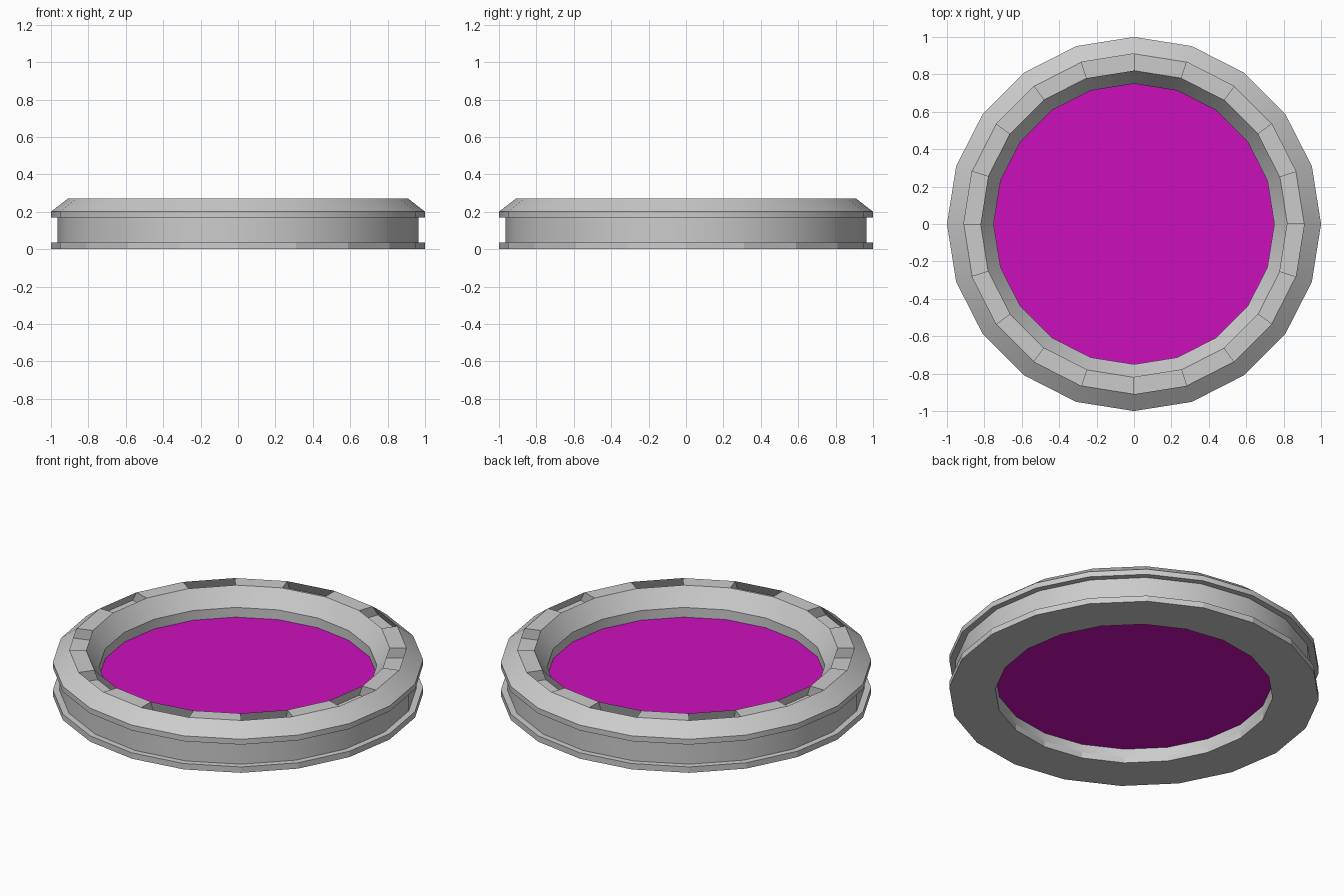
import bpy, bmesh, math

if "Cube" in bpy.data.objects:
    bpy.data.objects.remove(bpy.data.objects["Cube"])

N = 20


def ring(bm, r, z):
    return [bm.verts.new((r * math.cos(2 * math.pi * i / N),
                          r * math.sin(2 * math.pi * i / N), z)) for i in range(N)]


def finish(name, bm):
    bmesh.ops.recalc_face_normals(bm, faces=bm.faces)
    me = bpy.data.meshes.new(name)
    bm.to_mesh(me)
    bm.free()
    ob = bpy.data.objects.new(name, me)
    bpy.context.collection.objects.link(ob)
    return ob


# Rim: closed profile revolved in 20 steps, from the inner top edge around
# the inside and outside to the outer top edge
profile = [(0.82, 0.27), (0.75, 0.17), (0.75, 0.035), (0.75, 0), (1, 0),
           (1, 0.035), (0.965, 0.035), (0.965, 0.168), (1, 0.168),
           (1, 0.2), (0.91, 0.27)]
bm = bmesh.new()
rings = [ring(bm, r, z) for r, z in profile]
for a, b in zip(rings, rings[1:]):
    for i in range(N):
        j = (i + 1) % N
        bm.faces.new((a[i], a[j], b[j], b[i]))

# Top band: every second segment is a sunken pocket
inner, outer = rings[0], rings[-1]
FLOOR = 0.21
for i in range(N):
    j = (i + 1) % N
    top = [inner[i], inner[j], outer[j], outer[i]]
    if i % 2 == 0:
        bm.faces.new(top)
        continue
    low = []
    for v, k in zip(top, (0.80 / 0.82, 0.80 / 0.82, 0.945 / 0.91, 0.945 / 0.91)):
        low.append(bm.verts.new((v.co.x * k, v.co.y * k, FLOOR)))
    bm.faces.new(low)
    for k in range(4):
        m = (k + 1) % 4
        bm.faces.new((top[k], top[m], low[m], low[k]))
rim = finish("rim", bm)
bpy.context.view_layer.objects.active = rim
rim.select_set(True)
bpy.ops.object.shade_smooth_by_angle(angle=math.radians(30))

# The thin foot band stays faceted
for p in rim.data.polygons:
    if p.center.z < 0.03:
        p.use_smooth = False

# Coloured panel filling the opening
bm = bmesh.new()
lo, hi = ring(bm, 0.75, 0.085), ring(bm, 0.75, 0.112)
bm.faces.new(lo)
bm.faces.new(hi)
for i in range(N):
    j = (i + 1) % N
    bm.faces.new((lo[i], lo[j], hi[j], hi[i]))
panel = finish("centre_panel", bm)
mat = bpy.data.materials.new("magenta")
mat.diffuse_color = (0.6, 0.005, 0.5, 1)
mat.use_nodes = True
mat.node_tree.nodes["Principled BSDF"].inputs["Base Color"].default_value = mat.diffuse_color
panel.data.materials.append(mat)
